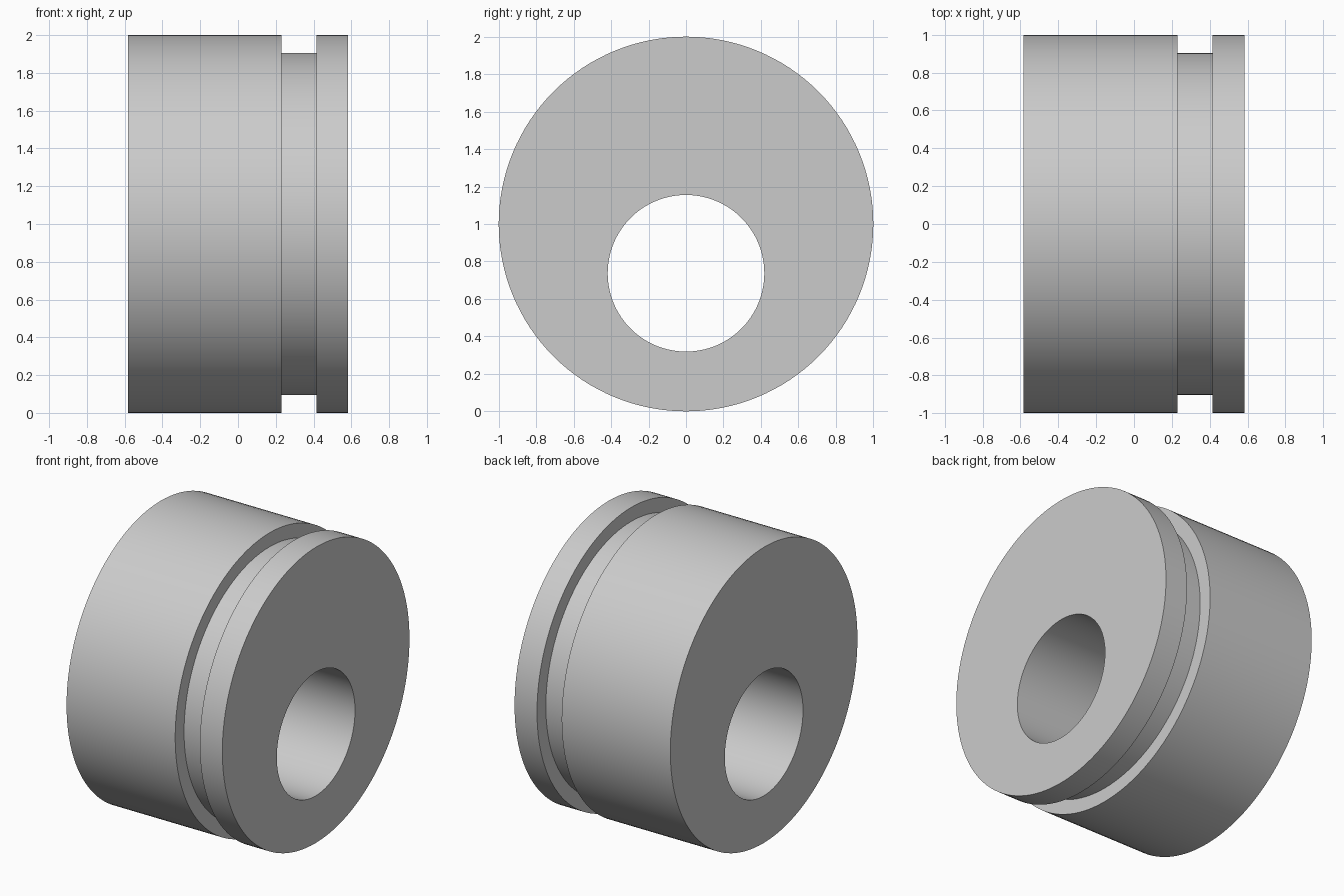
import bpy
import bmesh
from math import cos, sin, tau, radians

default = bpy.data.objects.get("Cube")
if default:
    bpy.data.objects.remove(default, do_unlink=True)

SEGMENTS = 128
HALF_WIDTH = 0.583
OUTER, GROOVE, BORE = 1.0, 0.905, 0.418
CENTRE_Z, BORE_Z = 1.0, 0.737
GROOVE_START, GROOVE_END = 0.23, 0.415

# Closed chain of rings: outer wall, groove, outer lip, then the off-centre bore
rings = [
    (-HALF_WIDTH, OUTER, CENTRE_Z),
    (GROOVE_START, OUTER, CENTRE_Z),
    (GROOVE_START, GROOVE, CENTRE_Z),
    (GROOVE_END, GROOVE, CENTRE_Z),
    (GROOVE_END, OUTER, CENTRE_Z),
    (HALF_WIDTH, OUTER, CENTRE_Z),
    (HALF_WIDTH, BORE, BORE_Z),
    (-HALF_WIDTH, BORE, BORE_Z),
]


def add_ring(bm, x, radius, z):
    angles = [tau * i / SEGMENTS for i in range(SEGMENTS)]
    return [bm.verts.new((x, radius * cos(a), z + radius * sin(a))) for a in angles]


bm = bmesh.new()
loops = [add_ring(bm, *ring) for ring in rings]
for a, b in zip(loops, loops[1:] + loops[:1]):
    for i in range(SEGMENTS):
        j = (i + 1) % SEGMENTS
        bm.faces.new((a[i], a[j], b[j], b[i]))
bmesh.ops.recalc_face_normals(bm, faces=bm.faces[:])

mesh = bpy.data.meshes.new("eccentric_bushing")
bm.to_mesh(mesh)
bm.free()
bushing = bpy.data.objects.new("eccentric_bushing", mesh)
bpy.context.collection.objects.link(bushing)

# Plain grey metal
grey = bpy.data.materials.new("plain_grey")
grey.use_nodes = True
colour = (0.6, 0.6, 0.6, 1.0)
grey.diffuse_color = colour
grey.node_tree.nodes["Principled BSDF"].inputs["Base Color"].default_value = colour
mesh.materials.append(grey)

# Smooth walls with crisp rims
bpy.ops.object.select_all(action="DESELECT")
bushing.select_set(True)
bpy.context.view_layer.objects.active = bushing
bpy.ops.object.shade_smooth_by_angle(angle=radians(30))
